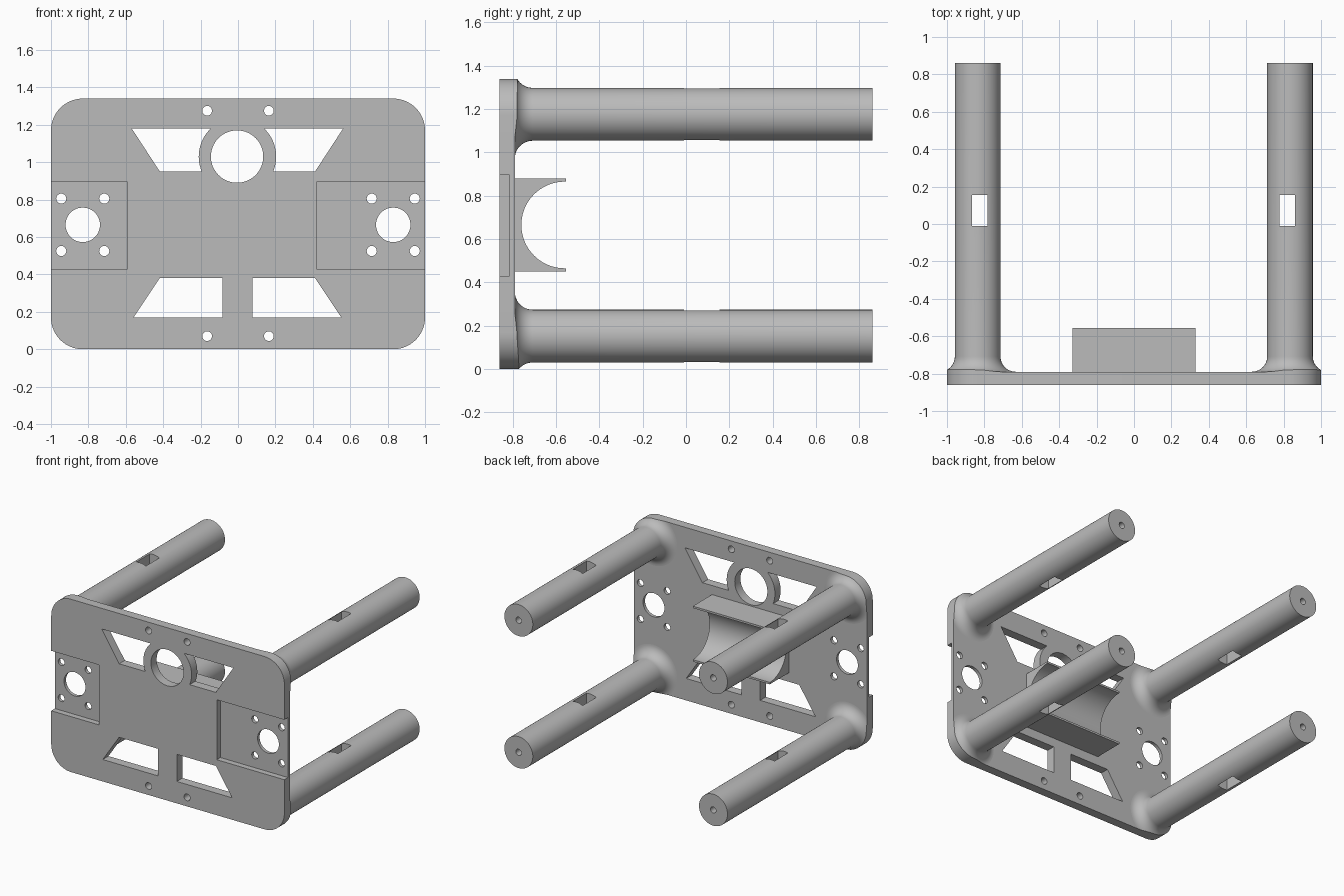
import bpy, bmesh
from math import cos, sin, pi, atan2, radians

cube = bpy.data.objects.get("Cube")
if cube:
    bpy.data.objects.remove(cube, do_unlink=True)

grey = bpy.data.materials.new("plain_grey")
grey.use_nodes = True
grey.diffuse_color = (0.5, 0.5, 0.5, 1)
grey.node_tree.nodes["Principled BSDF"].inputs["Base Color"].default_value = (0.5, 0.5, 0.5, 1)

FRONT, BACK, END = -0.86, -0.79, 0.86


def arc(cx, cz, r, a0, a1, n):
    return [(cx + r * cos(a0 + (a1 - a0) * i / n), cz + r * sin(a0 + (a1 - a0) * i / n))
            for i in range(n + 1)]


def circle(cx, cz, r, n=48):
    return arc(cx, cz, r, 0, 2 * pi, n)[:-1]


def box(x0, x1, z0, z1):
    return [(x0, z0), (x1, z0), (x1, z1), (x0, z1)]


def finish(bm, name):
    bmesh.ops.recalc_face_normals(bm, faces=bm.faces)
    mesh = bpy.data.meshes.new(name)
    bm.to_mesh(mesh)
    bm.free()
    ob = bpy.data.objects.new(name, mesh)
    bpy.context.collection.objects.link(ob)
    mesh.materials.append(grey)
    return ob


def prisms(name, outlines, y0, y1):
    """Extrude one or more x-z outlines from y0 to y1."""
    bm = bmesh.new()
    for pts in outlines:
        face = bm.faces.new([bm.verts.new((x, y0, z)) for x, z in pts])
        geom = bmesh.ops.extrude_face_region(bm, geom=[face])["geom"]
        verts = [g for g in geom if isinstance(g, bmesh.types.BMVert)]
        bmesh.ops.translate(bm, verts=verts, vec=(0, y1 - y0, 0))
    return finish(bm, name)


def boolean(ob, cutter, operation="DIFFERENCE"):
    cutter.hide_render = True
    mod = ob.modifiers.new("cut", "BOOLEAN")
    mod.operation, mod.solver, mod.object = operation, "EXACT", cutter
    bpy.context.view_layer.objects.active = ob
    bpy.ops.object.modifier_apply(modifier=mod.name)
    bpy.data.objects.remove(cutter, do_unlink=True)


def smooth(ob):
    bpy.ops.object.select_all(action="DESELECT")
    ob.select_set(True)
    bpy.context.view_layer.objects.active = ob
    bpy.ops.object.shade_smooth_by_angle(angle=radians(30))


# Rounded outline shared by the plate and the pillar feet
outline = []
for i, (cx, cz) in enumerate([(0.83, 1.17), (-0.83, 1.17), (-0.83, 0.17), (0.83, 0.17)]):
    outline += arc(cx, cz, 0.17, i * pi / 2, (i + 1) * pi / 2, 16)

# Plate with shallow front recesses
plate = prisms("mounting_plate", [outline], FRONT, BACK)
boolean(plate, prisms("recess_cutter", [box(-1.1, -0.59, 0.43, 0.895),
                                        box(0.42, 1.1, 0.43, 0.895)], FRONT - 0.1, -0.815))

# Round holes and windows through the plate
holes = [circle(-0.005, 1.03, 0.14, 64)]
for s in (-1, 1):
    holes.append(circle(s * 0.83, 0.665, 0.092))
    holes += [circle(s * x, z, 0.027, 24) for x in (0.715, 0.945) for z in (0.525, 0.805)]
    holes += [circle(s * 0.165, z, 0.026, 24) for z in (0.07, 1.275)]
    rim = arc(0, 1.03, 0.207, atan2(-0.08, 0.191), atan2(0.15, 0.143), 16)
    window = rim + [(0.565, 1.18), (0.415, 0.95)]
    holes.append([(s * x - 0.003, z) for x, z in window])
    lower = [(0.08, 0.17), (0.555, 0.17), (0.415, 0.38), (0.08, 0.38)]
    holes.append([(s * x - 0.003, z) for x, z in lower])
boolean(plate, prisms("hole_cutter", holes, FRONT - 0.1, BACK + 0.1))
smooth(plate)

# Cradle block with a half-round channel along x
cradle = prisms("cradle", [box(-0.33, 0.33, 0.45, 0.88)], BACK - 0.005, -0.555)
bm = bmesh.new()
channel = [(y, z) for y, z in circle(-0.56, 0.665, 0.2, 96)]
face = bm.faces.new([bm.verts.new((-0.5, y, z)) for y, z in channel])
ext = bmesh.ops.extrude_face_region(bm, geom=[face])["geom"]
bmesh.ops.translate(bm, verts=[g for g in ext if isinstance(g, bmesh.types.BMVert)], vec=(1, 0, 0))
boolean(cradle, finish(bm, "channel_cutter"))
smooth(cradle)


# Pillar: lathed rod with a flared foot, trimmed to the plate outline
def pillar(name, cx, cz):
    radius, fillet = 0.122, 0.082
    foot = [(cx + radius + fillet * (1 - cos(a)), BACK + fillet * (1 - sin(a)))
            for a in [pi / 2 * i / 12 for i in range(12, -1, -1)]]
    profile = [(cx, BACK - 0.01), (foot[0][0], BACK - 0.01)] + foot
    profile += [(cx + radius, END), (cx, END)]
    bm = bmesh.new()
    verts = [bm.verts.new((x, y, cz)) for x, y in profile]
    edges = [bm.edges.new(pair) for pair in zip(verts, verts[1:])]
    bmesh.ops.spin(bm, geom=verts + edges, cent=(cx, 0, cz), axis=(0, 1, 0),
                   angle=2 * pi, steps=64, use_duplicate=False)
    bmesh.ops.remove_doubles(bm, verts=bm.verts, dist=0.0001)
    ob = finish(bm, name)
    boolean(ob, prisms("outline_trim", [outline], FRONT, END + 0.1), "INTERSECT")
    slot_x = 0.82 if cx > 0 else -0.825
    boolean(ob, prisms("slot_cutter", [box(slot_x - 0.042, slot_x + 0.042, cz - 0.3, cz + 0.3)],
                       -0.01, 0.155))
    boolean(ob, prisms("screw_hole_cutter", [circle(cx, cz, 0.024, 24)], END - 0.15, END + 0.1))
    smooth(ob)


for side, cx in (("left", 0.834), ("right", -0.836)):
    for level, cz in (("upper", 1.176), ("lower", 0.152)):
        pillar(f"{level}_{side}_pillar", cx, cz)
